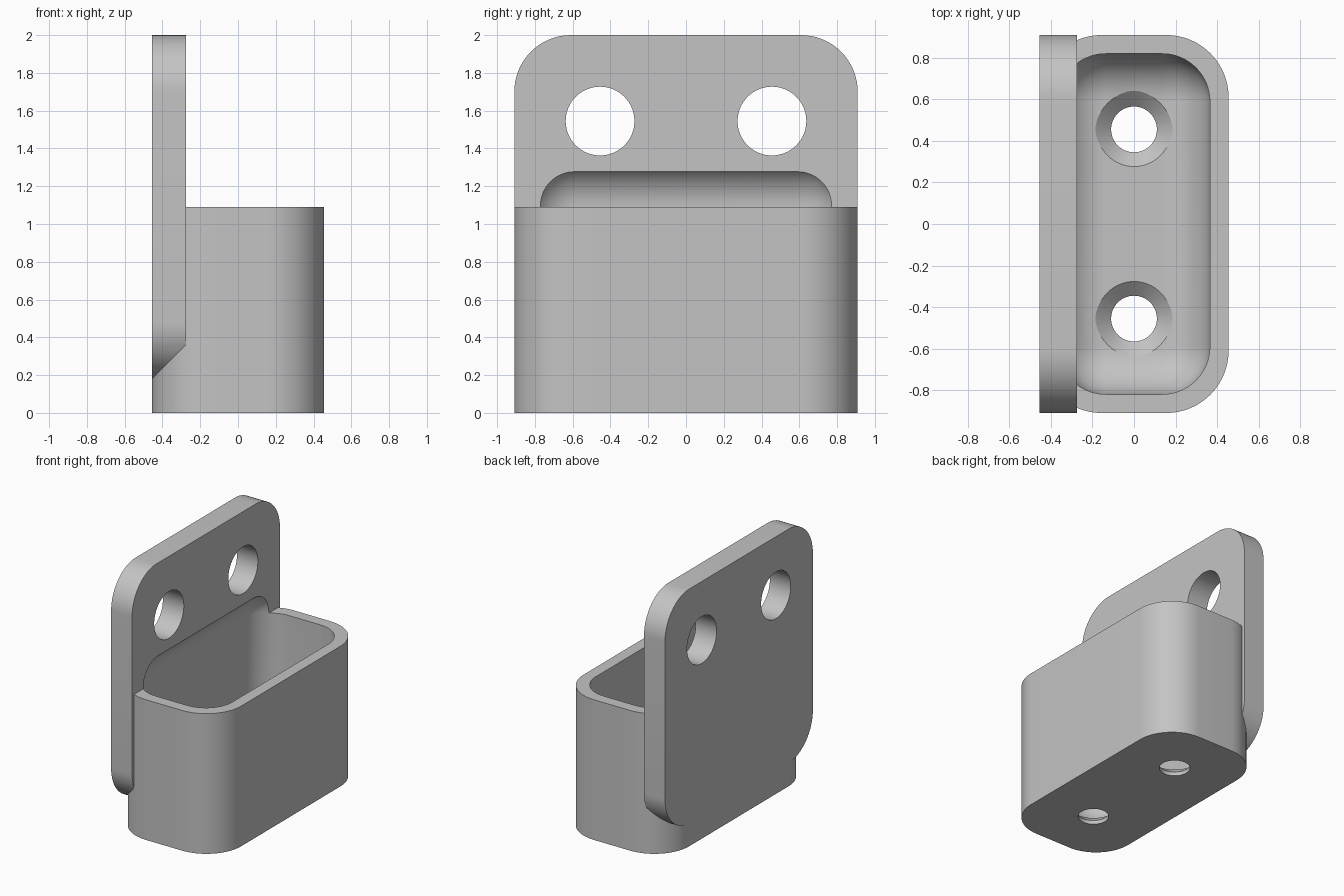
import bpy, bmesh, math
from mathutils import Matrix, Vector

if "Cube" in bpy.data.objects:
    bpy.data.objects.remove(bpy.data.objects["Cube"], do_unlink=True)

# Main dimensions
HX, HY = 0.455, 0.909       # half depth and half width
BIN_TOP, TOP = 1.09, 2.0
PLATE, PLATE_BOTTOM = 0.18, 0.18
WALL, CORNER, INNER = 0.09, 0.30, 0.23
HOLE_Y = 0.455

grey = bpy.data.materials.new("plain grey")
grey.use_nodes = True
colour = (0.55, 0.55, 0.55, 1)
grey.diffuse_color = colour
grey.node_tree.nodes["Principled BSDF"].inputs["Base Color"].default_value = colour


def finish(bm, name):
    bmesh.ops.recalc_face_normals(bm, faces=bm.faces)
    mesh = bpy.data.meshes.new(name)
    bm.to_mesh(mesh)
    bm.free()
    mesh.materials.append(grey)
    obj = bpy.data.objects.new(name, mesh)
    bpy.context.collection.objects.link(obj)
    return obj


def rounded_box(name, low, high, radius, axis=None, segments=16):
    """Box with edges along one axis rounded, or every edge if axis is None."""
    low, high = Vector(low), Vector(high)
    bm = bmesh.new()
    bmesh.ops.create_cube(bm, size=1)
    bmesh.ops.scale(bm, vec=high - low, verts=bm.verts)
    bmesh.ops.translate(bm, vec=(low + high) / 2, verts=bm.verts)
    edges = [e for e in bm.edges if axis is None
             or abs((e.verts[0].co - e.verts[1].co)[axis]) > 0.01]
    bmesh.ops.bevel(bm, geom=edges, offset=radius, segments=segments,
                    profile=0.5, affect='EDGES', clamp_overlap=True)
    return finish(bm, name)


def round_cutter(name, centre, r_low, r_high, depth, sideways=False):
    bm = bmesh.new()
    turn = Matrix.Rotation(math.pi / 2, 4, 'Y') if sideways else Matrix()
    bmesh.ops.create_cone(bm, cap_ends=True, segments=64, radius1=r_low,
                          radius2=r_high, depth=depth,
                          matrix=Matrix.Translation(centre) @ turn)
    return finish(bm, name)


def combine(target, other, operation):
    mod = target.modifiers.new(operation.lower(), 'BOOLEAN')
    mod.operation, mod.solver, mod.object = operation, 'EXACT', other
    bpy.context.view_layer.objects.active = target
    bpy.ops.object.modifier_apply(modifier=mod.name)
    bpy.data.objects.remove(other, do_unlink=True)


# Bin body joined to the tall mounting plate
holder = rounded_box("wall_mounted_holder", (-HX, -HY, 0), (HX, HY, BIN_TOP), CORNER, 2)
plate = rounded_box("mounting_plate", (-HX, -HY, PLATE_BOTTOM),
                    (-HX + PLATE, HY, TOP), CORNER, 0)
combine(holder, plate, 'UNION')

# Soft-edged cavity, which also scoops into the plate
cavity = rounded_box("cavity_cutter", (-HX + WALL, -HY + WALL, WALL),
                     (HX - WALL, HY - WALL, BIN_TOP + INNER + 0.005), INNER)
combine(holder, cavity, 'DIFFERENCE')

# Plate holes and countersunk floor holes
for side in (-1, 1):
    y = side * HOLE_Y
    combine(holder, round_cutter("plate_hole_cutter", (-HX + PLATE / 2, y, 1.545),
                                 0.182, 0.182, 0.4, True), 'DIFFERENCE')
    combine(holder, round_cutter("floor_hole_cutter", (0, y, 0.05),
                                 0.11, 0.11, 0.3), 'DIFFERENCE')
    # The cone runs slightly above the floor to give a clean rim
    combine(holder, round_cutter("countersink_cutter", (0, y, 0.065),
                                 0.11, 0.19, 0.07), 'DIFFERENCE')

# Smooth the curved walls while keeping real edges crisp
bpy.ops.object.select_all(action='DESELECT')
holder.select_set(True)
bpy.context.view_layer.objects.active = holder
bpy.ops.object.shade_smooth_by_angle(angle=math.radians(25))
